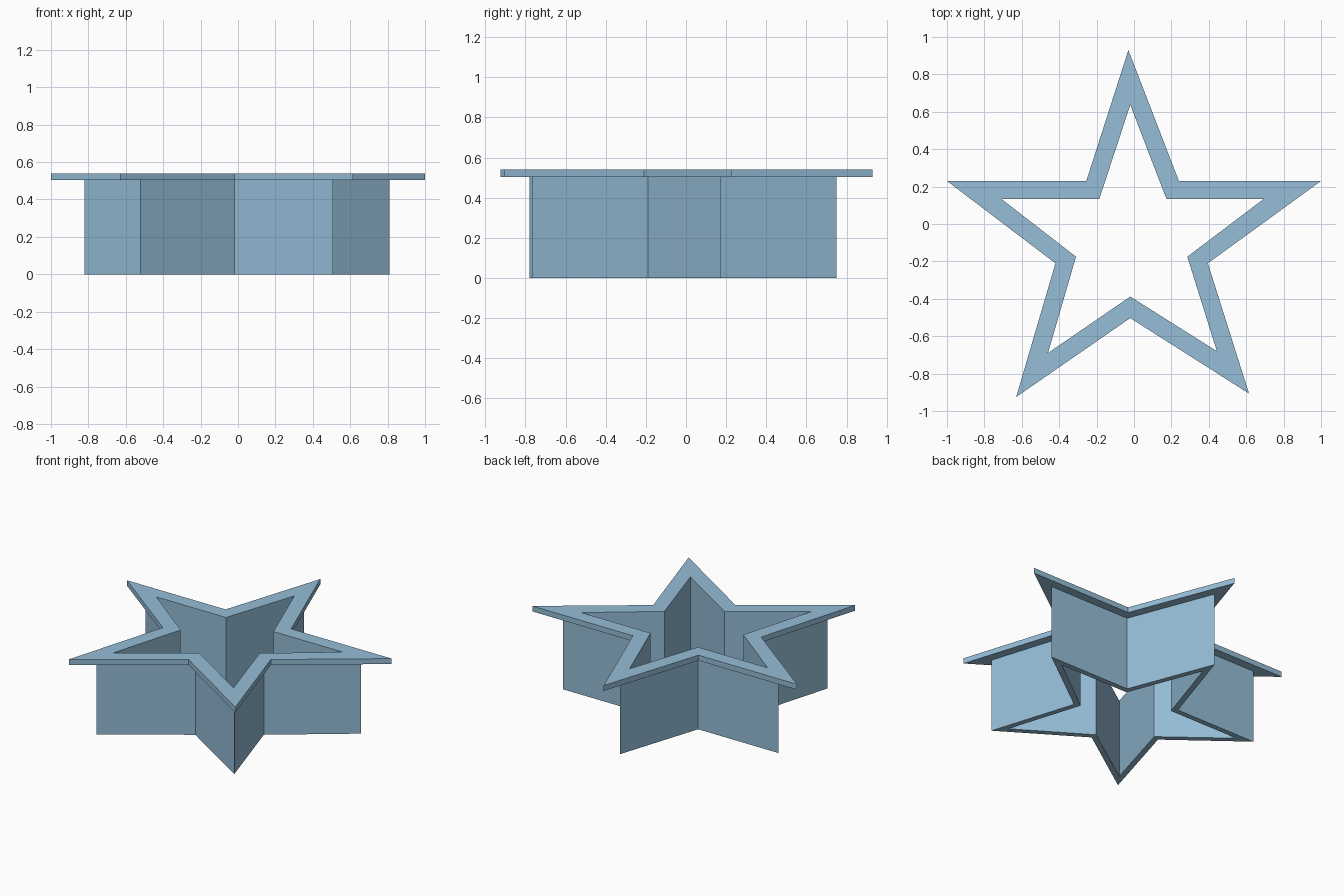
import bpy
import bmesh
from mathutils import Vector

cube = bpy.data.objects.get("Cube")
if cube:
    bpy.data.objects.remove(cube, do_unlink=True)

# Single flat colour
blue = bpy.data.materials.new("soft_blue")
blue.use_nodes = True
colour = (0.30, 0.51, 0.68, 1)
blue.diffuse_color = colour
blue.node_tree.nodes["Principled BSDF"].inputs["Base Color"].default_value = colour

# Star outlines, clockwise from the back tip: rim edge and inside of the wall
RIM = [(-0.03, 0.93), (0.24, 0.23), (1, 0.23), (0.395, -0.21), (0.615, -0.907),
       (-0.02, -0.503), (-0.63, -0.925), (-0.42, -0.21), (-1, 0.23), (-0.255, 0.23)]
INNER = [(-0.02, 0.637), (0.173, 0.135), (0.695, 0.135), (0.285, -0.175), (0.443, -0.68),
         (-0.02, -0.388), (-0.46, -0.69), (-0.31, -0.175), (-0.71, 0.135), (-0.185, 0.135)]
WALL_SHARE = 0.38          # wall thickness as a share of the rim width
WALL_TOP, RIM_TOP = 0.503, 0.54


def outline(share):
    """Star outline between the inside of the wall (0) and the rim edge (1)."""
    return [Vector(a).lerp(Vector(b), share) for a, b in zip(INNER, RIM)]


# L-shaped section of the wall and its flange, as (share, height)
section = [(0, 0), (WALL_SHARE, 0), (WALL_SHARE, WALL_TOP),
           (1, WALL_TOP), (1, RIM_TOP), (0, RIM_TOP)]

# Sweep the section round the star
bm = bmesh.new()
rings = [[bm.verts.new((p.x, p.y, z)) for p in outline(share)] for share, z in section]
count = len(RIM)
for k, ring in enumerate(rings):
    following = rings[(k + 1) % len(rings)]
    for i in range(count):
        j = (i + 1) % count
        bm.faces.new((ring[i], ring[j], following[j], following[i]))
bmesh.ops.recalc_face_normals(bm, faces=bm.faces)

mesh = bpy.data.meshes.new("star_cutter")
bm.to_mesh(mesh)
bm.free()
mesh.materials.append(blue)
star_cutter = bpy.data.objects.new("star_cutter", mesh)
bpy.context.collection.objects.link(star_cutter)
